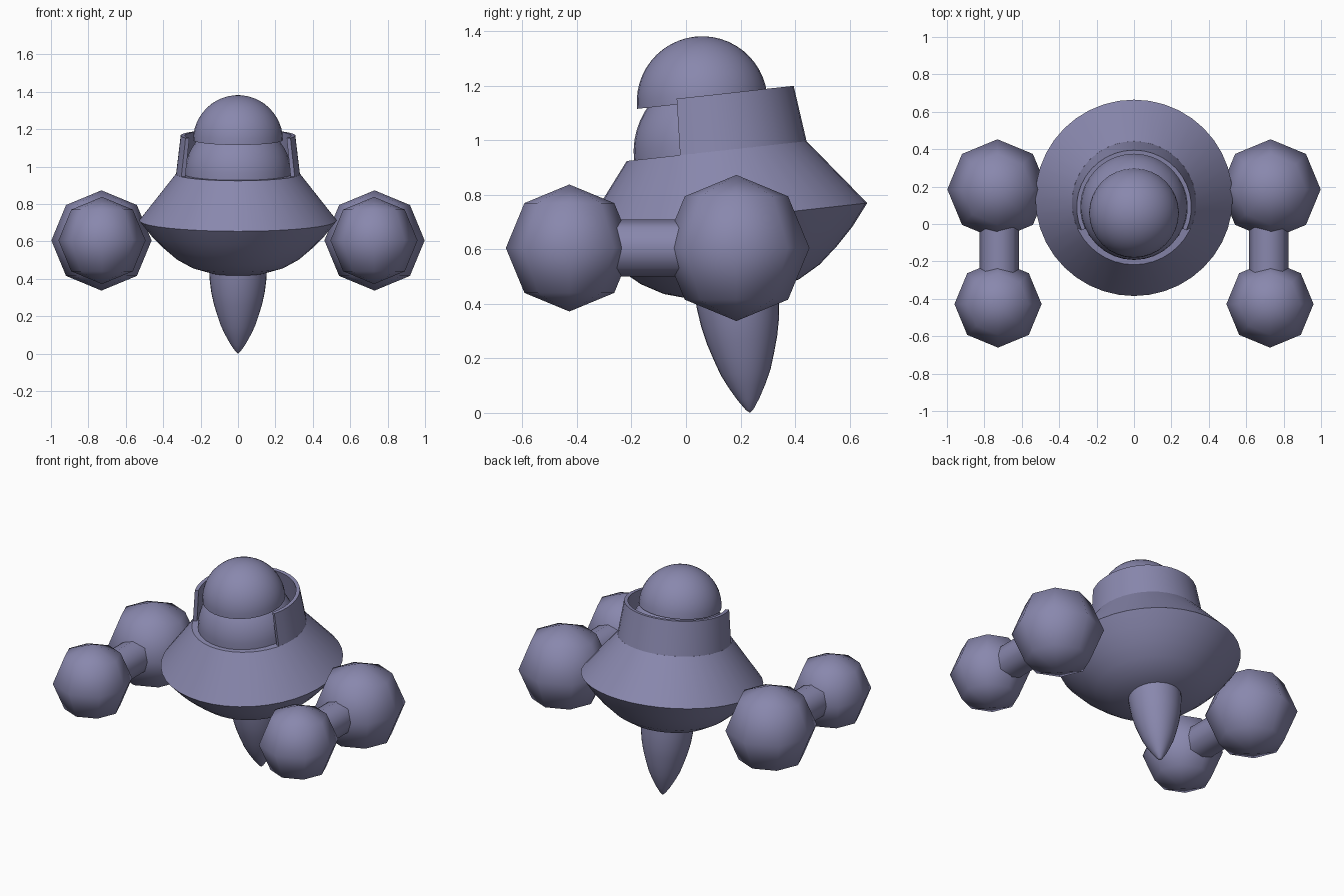
import bpy, bmesh, math
from mathutils import Matrix, Vector

if "Cube" in bpy.data.objects:
    bpy.data.objects.remove(bpy.data.objects["Cube"])

paint = bpy.data.materials.new("slate_lavender")
paint.diffuse_color = (0.25, 0.245, 0.42, 1)
paint.use_nodes = True
paint.node_tree.nodes["Principled BSDF"].inputs["Base Color"].default_value = paint.diffuse_color

# Shared tilted axis of the hull, leaning slightly forward
TILT = Matrix.Translation((0, 0.14, 0.712)) @ Matrix.Rotation(math.radians(6.3), 4, 'X')


def finish(bm, name, matrix, angle=30):
    """Turn a bmesh into a smooth shaded object placed by matrix."""
    bmesh.ops.remove_doubles(bm, verts=bm.verts, dist=1e-5)
    bmesh.ops.recalc_face_normals(bm, faces=bm.faces)
    bm.transform(matrix)
    mesh = bpy.data.meshes.new(name)
    bm.to_mesh(mesh)
    bm.free()
    mesh.materials.append(paint)
    ob = bpy.data.objects.new(name, mesh)
    bpy.context.collection.objects.link(ob)
    bpy.ops.object.select_all(action='DESELECT')
    ob.select_set(True)
    bpy.context.view_layer.objects.active = ob
    bpy.ops.object.shade_smooth_by_angle(angle=math.radians(angle))
    return ob


def lathe(name, profile, matrix, segments=32, angle=30):
    """Revolve a (radius, height) profile fully around local z."""
    bm = bmesh.new()
    verts = [bm.verts.new((r, 0, z)) for r, z in profile]
    edges = [bm.edges.new(p) for p in zip(verts, verts[1:])]
    bmesh.ops.spin(bm, geom=verts + edges, cent=(0, 0, 0), axis=(0, 0, 1),
                   angle=2 * math.pi, steps=segments, use_duplicate=False)
    return finish(bm, name, matrix, angle)


def dome(name, radius, offset):
    """Closed hemisphere on the hull axis."""
    n = 12
    prof = [(0, 0)] + [(radius * math.cos(math.pi / 2 * i / n),
                        radius * math.sin(math.pi / 2 * i / n)) for i in range(n)]
    lathe(name, prof + [(0, radius)], TILT @ Matrix.Translation(offset))


# Saucer hull with flat deck and rounded belly
lathe("hull", [(0, 0.25), (0.332, 0.25), (0.528, 0), (0.465, -0.08), (0.40, -0.145),
               (0.33, -0.205), (0.25, -0.25), (0.15, -0.28), (0, -0.292)], TILT, 40)

# Lower neck dome and head dome
dome("neck_dome", 0.285, (0, -0.02, 0.25))
dome("head_dome", 0.24, (0, -0.033, 0.436))

# Collar wrapping the back, open at the front
bm = bmesh.new()
start, end = math.radians(-24), math.radians(204)
section = [bm.verts.new((r * math.cos(start), r * math.sin(start), z))
           for r, z in ((0.332, 0.248), (0.307, 0.457), (0.285, 0.457), (0.308, 0.248))]
face = bm.faces.new(section)
bmesh.ops.spin(bm, geom=[face], cent=(0, 0, 0), axis=(0, 0, 1),
               angle=end - start, steps=24, use_duplicate=False)
# Close both ends if the sweep left one open
bmesh.ops.holes_fill(bm, edges=[e for e in bm.edges if e.is_boundary], sides=4)
finish(bm, "collar", TILT)

# Curved spike below the hull
lathe("tail_spike", [(0, 0), (0.014, 0.012), (0.04, 0.05), (0.068, 0.10), (0.092, 0.15),
                     (0.112, 0.21), (0.130, 0.27), (0.143, 0.33), (0.152, 0.40),
                     (0.155, 0.46), (0, 0.46)],
      Matrix.Translation((0, 0.235, 0)) @ Matrix.Rotation(math.radians(6.3), 4, 'X'))


# Side pods and the bars joining them
def pod(name, x, y, radius):
    bm = bmesh.new()
    bmesh.ops.create_uvsphere(bm, u_segments=8, v_segments=4, radius=radius)
    finish(bm, name, Matrix.Translation((x, y, 0.605)), 80)


for side, label in ((-1, "left"), (1, "right")):
    pod(label + "_rear_pod", side * 0.73, 0.185, 0.268)
    pod(label + "_front_pod", side * 0.727, -0.428, 0.233)
    bm = bmesh.new()
    bmesh.ops.create_cone(bm, cap_ends=True, segments=8, radius1=0.105,
                          radius2=0.105, depth=0.55)
    finish(bm, label + "_pod_bar", Matrix.Translation((side * 0.72, -0.13, 0.605))
           @ Matrix.Rotation(math.pi / 2, 4, 'X'), 50)
